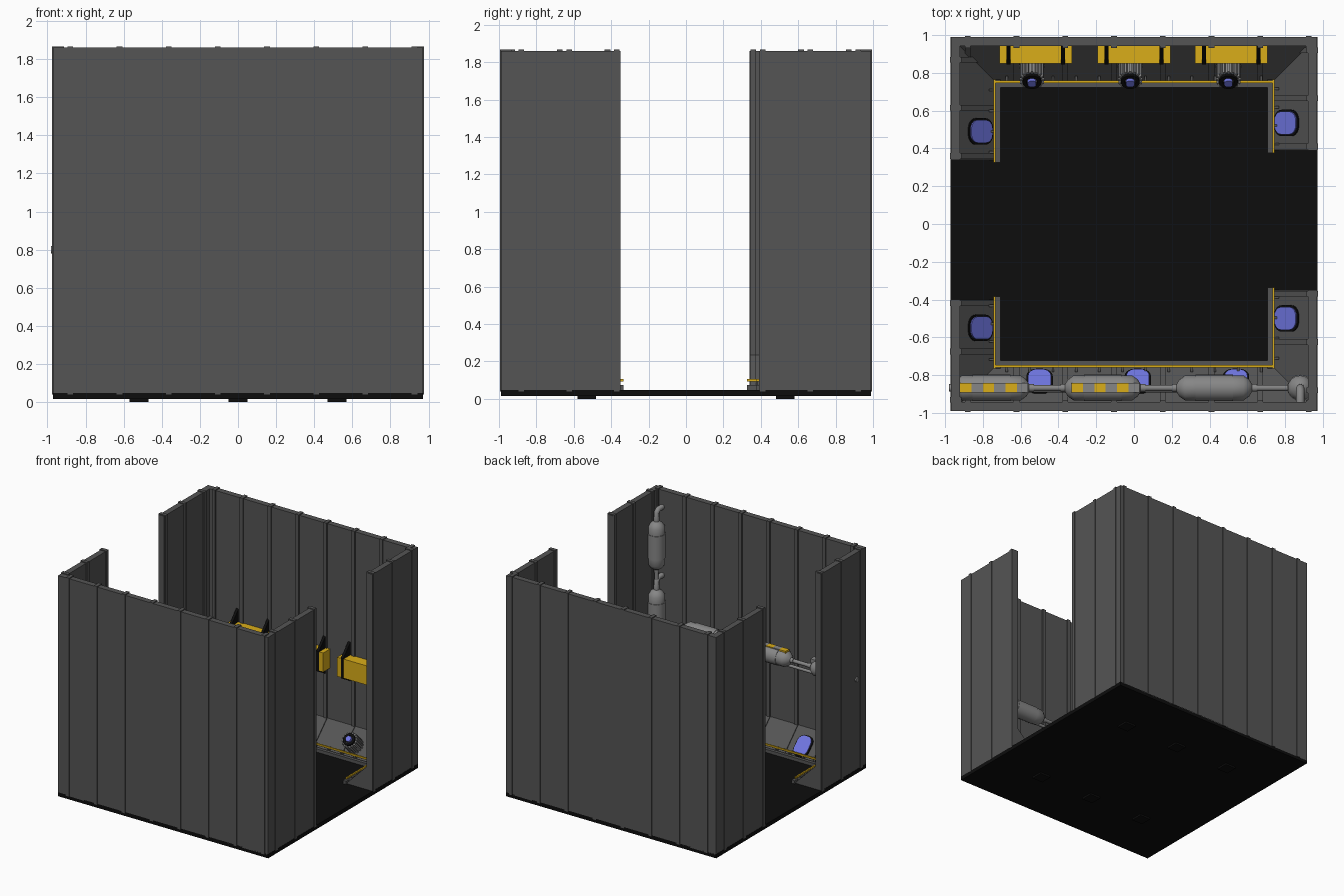
import bpy, bmesh, math
from mathutils import Matrix, Vector

if "Cube" in bpy.data.objects:
    bpy.data.objects.remove(bpy.data.objects["Cube"])


def mat(name, c):
    m = bpy.data.materials.new(name)
    m.diffuse_color = (*c, 1)
    m.use_nodes = True
    m.node_tree.nodes["Principled BSDF"].inputs["Base Color"].default_value = m.diffuse_color
    return m


DARK = mat("dark_grey", (.09, .09, .09))
STEEL = mat("steel", (.24, .24, .24))
YEL = mat("yellow", (.7, .42, .01))
BLACK = mat("black", (.004, .004, .004))
BLUE = mat("blue_glass", (.16, .18, .75))


def finish(name, bm, m, smooth=False):
    bmesh.ops.recalc_face_normals(bm, faces=bm.faces)
    me = bpy.data.meshes.new(name)
    bm.to_mesh(me)
    bm.free()
    ob = bpy.data.objects.new(name, me)
    bpy.context.collection.objects.link(ob)
    me.materials.append(m)
    if smooth:
        bpy.context.view_layer.objects.active = ob
        bpy.ops.object.select_all(action='DESELECT')
        ob.select_set(True)
        bpy.ops.object.shade_smooth_by_angle(angle=math.radians(35))
    return ob


def place(axis, s, t, d, z):
    return Vector((t, s * d, z)) if axis == 'y' else Vector((s * d, t, z))


def prism(name, prof, axis, s, a, b, m):
    # closed (d, z) profile extruded along the wall from a to b
    bm = bmesh.new()
    f = bm.faces.new([bm.verts.new(place(axis, s, a, d, z)) for d, z in prof])
    r = bmesh.ops.extrude_face_region(bm, geom=[f])
    vs = [v for v in r['geom'] if isinstance(v, bmesh.types.BMVert)]
    bmesh.ops.translate(bm, verts=vs, vec=place(axis, 1, b - a, 0, 0))
    return finish(name, bm, m)


def box(name, lo, hi, m):
    bm = bmesh.new()
    lo, hi = Vector(lo), Vector(hi)
    bmesh.ops.create_cube(bm, size=1, matrix=Matrix.Translation((lo + hi) / 2)
                          @ Matrix.Diagonal((*(hi - lo), 1)))
    return finish(name, bm, m)


def lathe(name, prof, M, m, seg=16):
    # (radius, height) profile spun around local z
    bm = bmesh.new()
    vs = [bm.verts.new((r, 0, h)) for r, h in prof]
    es = [bm.edges.new(p) for p in zip(vs, vs[1:])]
    bmesh.ops.spin(bm, geom=vs + es, axis=(0, 0, 1), cent=(0, 0, 0),
                   angle=math.tau, steps=seg, use_merge=False)
    bmesh.ops.remove_doubles(bm, verts=bm.verts, dist=1e-5)
    bm.transform(M)
    return finish(name, bm, m, True)


def pipe(name, pts, r, m):
    cu = bpy.data.curves.new(name, 'CURVE')
    cu.dimensions = '3D'
    cu.bevel_depth, cu.bevel_resolution, cu.use_fill_caps = r, 2, True
    sp = cu.splines.new('POLY')
    sp.points.add(len(pts) - 1)
    for p, co in zip(sp.points, pts):
        p.co = (*co, 1)
    cu.materials.append(m)
    ob = bpy.data.objects.new(name, cu)
    bpy.context.collection.objects.link(ob)


def slope_frame(axis, s, t, d, z):
    # local x runs along the wall, local z points out of the sloped base
    n = (place(axis, s, 0, -1, 0) + Vector((0, 0, 1))).normalized()
    x = place(axis, 1, 1, 0, 0)
    M = Matrix((x, n.cross(x), n)).transposed().to_4x4()
    M.translation = place(axis, s, t, d, z)
    return M


def lens(name, M, w, h, t, m):
    # rounded slab
    bm = bmesh.new()
    bmesh.ops.create_cube(bm, size=1, matrix=M.Identity(4) @ Matrix.Diagonal((w, h, t, 1)))
    es = [e for e in bm.edges if abs(e.verts[0].co.z - e.verts[1].co.z) > t / 2]
    bmesh.ops.bevel(bm, geom=es, offset=w * .4, segments=5, profile=.5, affect='EDGES')
    bm.transform(M)
    finish(name, bm, m)


# floor slab and small feet
box("floor", (-.972, -.99, .015), (.972, .99, .048), BLACK)
for x in (-.52, 0, .52):
    for y in (-.53, .53):
        box("floor_foot", (x - .05, y - .05, 0), (x + .05, y + .05, .015), BLACK)


def wall_prof(o, e=0):
    i = o - .048 - e
    return [(o + e * .5, .04), (o + e * .5, 1.86 + e * .7), (i, 1.86 + e * .7),
            (i, .235), (i - .19, .045), (i - .19, .04)]


# walls with sloped base, vertical ribs, lower kick strip and yellow rail
walls = [('y', -1, -.97, .97), ('y', 1, -.97, .97),
         ('x', -1, -.99, -.40), ('x', -1, .34, .99),
         ('x', 1, -.99, -.35), ('x', 1, .39, .99)]
for axis, s, a, b in walls:
    o = .99 if axis == 'y' else .97
    prism("wall", wall_prof(o), axis, s, a, b, DARK)
    if axis == 'y':
        ribs = [-.88 + .258 * k for k in range(8)]
        ra, rb = -.735, .735
    else:
        k = 1 if a > 0 else -1
        edge = a if k > 0 else b
        ribs = [edge + k * q for q in (.02, .275, .53)]
        ra, rb = sorted((edge - k * .015, k * .765))
    for r in ribs:
        prism("wall_rib", wall_prof(o, .01), axis, s, r - .015, r + .015, DARK)
    f = .735 if axis == 'y' else .72
    strip = [(f - .012, .045), (f - .012, .075), (f + .016, .075), (f + .016, .045)]
    prism("kick_strip", strip, axis, s, ra, rb, DARK)
    g = f + .018
    rail = [(g - .006, .093), (g - .006, .106), (g + .006, .106), (g + .006, .093)]
    prism("yellow_rail", rail, axis, s, ra, rb, YEL)
    n = 12 if axis == 'y' else 4
    for k in range(n):
        t = ra + (rb - ra) * (k + .5) / n
        post = [(g - .006, .05), (g - .006, .094), (g + .03, .094), (g + .03, .05)]
        prism("rail_post", post, axis, s, t - .006, t + .006, DARK)

# blue lamps set in the sloped base
lights = [('x', -1, -.55, .815), ('x', -1, .49, .815), ('x', 1, .535, .81), ('x', 1, -.50, .81)]
lights += [('y', -1, x, .835) for x in (-.50, .02, .54)]
for axis, s, t, d in lights:
    foot = .752 if axis == 'y' else .732
    M = slope_frame(axis, s, t, d, .045 + d - foot)
    lens("lamp_rim", M, .14, .18, .016, BLACK)
    lens("lamp_lens", M, .12, .16, .032, BLUE)

# finned spotlights on the back slope
for x in (-.54, -.02, .50):
    M = slope_frame('y', 1, x, .845, .125)
    lathe("spot_body", [(0, -.01), (.055, -.01), (.055, .115), (0, .115)], M, STEEL)
    lathe("spot_ring", [(.035, .11), (.05, .11), (.05, .135), (.03, .135), (.03, .115)], M, BLACK)
    lens("spot_lens", M @ Matrix.Translation((0, 0, .13)), .045, .045, .035, BLUE)
    bm = bmesh.new()
    for k in range(16):
        bmesh.ops.create_cube(bm, size=1, matrix=M @ Matrix.Rotation(k * math.tau / 16, 4, 'Z')
                              @ Matrix.Translation((.055, 0, .06)) @ Matrix.Diagonal((.022, .011, .12, 1)))
    finish("spot_fins", bm, STEEL)

# yellow wall boxes with black brackets
for x in (-.52, 0, .515):
    box("wall_box", (x - .193, .85, .66), (x + .193, .945, .82), YEL)
    for q in (-.145, .145):
        br = [(.945, .60), (.845, .655), (.845, .825), (.945, .93)]
        prism("box_bracket", br, 'y', 1, x + q - .011, x + q + .011, BLACK)

# tanks: horizontal row on the front wall, vertical stack in the corner
TANK = [(0, -.225), (.02, -.225), (.02, -.2), (.045, -.185), (.066, -.155), (.066, -.1), (.07, -.1),
        (.07, .1), (.066, .1), (.066, .155), (.045, .185), (.02, .2), (.02, .225), (0, .225)]
Y, Z = -.868, .80
for x in (-.755, -.165, .425):
    M = Matrix.Translation((x, Y, Z)) @ Matrix.Rotation(math.pi / 2, 4, 'Y')
    lathe("tank", TANK, M, STEEL)
    if x < 0:
        for k in range(6):
            a = x - .165 + k * .06
            box("tank_stripe", (a, Y - .025, Z + .04), (a + .06, Y + .025, Z + .073), STEEL if k % 2 else YEL)
for z in (.86, 1.43):
    lathe("corner_tank", TANK, Matrix.Translation((.88, Y, z)), STEEL)
    pipe("corner_bend", [(.88, Y, z + .2), (.88, Y, z + .27), (.88, Y - .02, z + .29), (.88, -.95, z + .29)], .022, STEEL)
pipe("tank_pipe", [(-.94, Y, Z), (.82, Y, Z), (.86, Y, Z - .01), (.88, Y, Z - .04)], .016, STEEL)
pipe("lower_pipe", [(-.94, Y - .01, Z - .055), (.5, Y - .01, Z - .055)], .013, STEEL)
pipe("corner_pipe", [(.88, Y, .6), (.88, Y, 1.25)], .016, STEEL)
